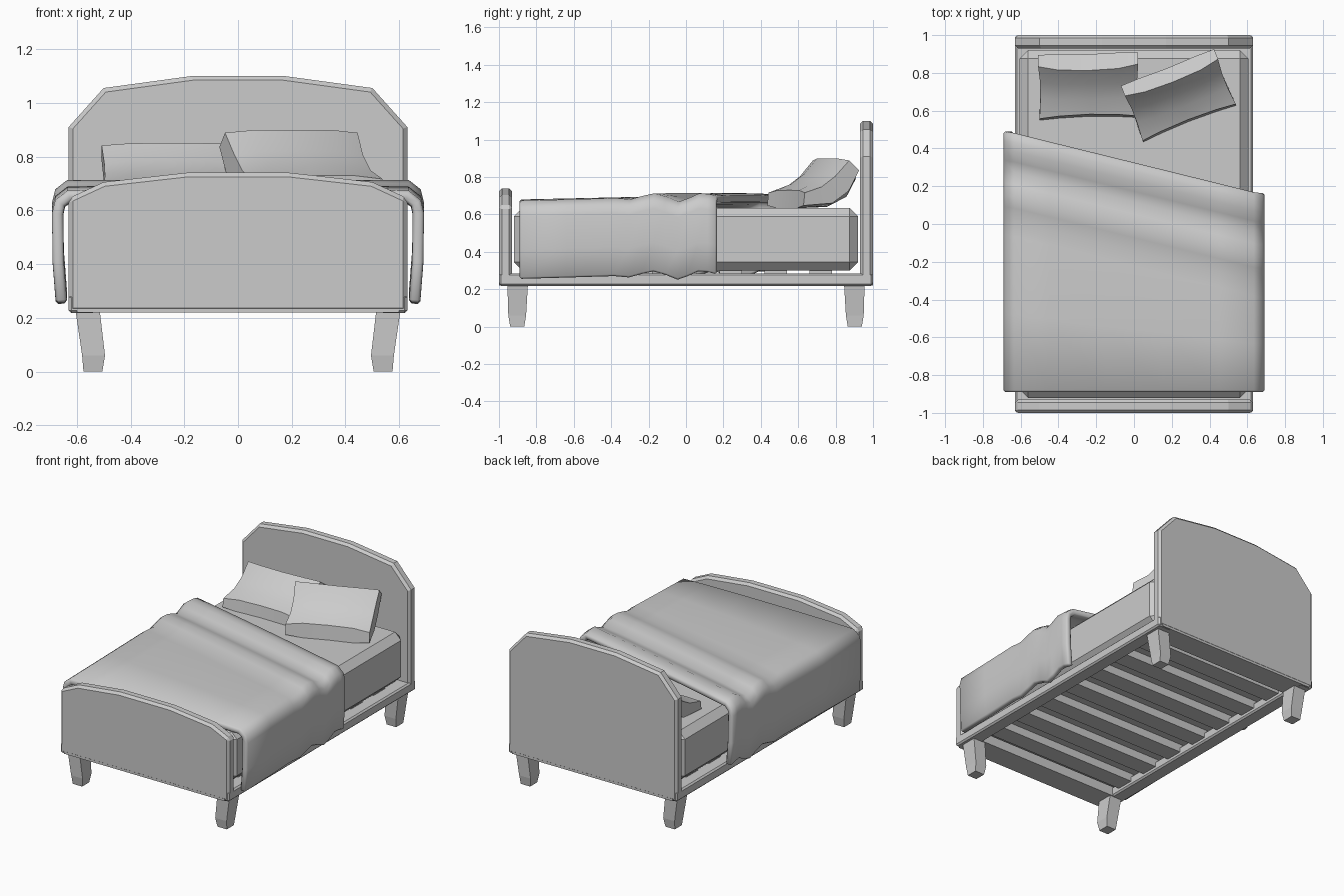
import bpy
from math import radians
from mathutils import Matrix, Vector

if "Cube" in bpy.data.objects:
    bpy.data.objects.remove(bpy.data.objects["Cube"])


def make(name, verts, faces, bevel=0, smooth=0, solid=0, limit=35):
    me = bpy.data.meshes.new(name)
    me.from_pydata(verts, [], faces)
    ob = bpy.data.objects.new(name, me)
    bpy.context.collection.objects.link(ob)
    bpy.ops.object.select_all(action='DESELECT')
    bpy.context.view_layer.objects.active = ob
    ob.select_set(True)
    bpy.ops.object.mode_set(mode='EDIT')
    bpy.ops.mesh.select_all(action='SELECT')
    if not solid:
        bpy.ops.mesh.normals_make_consistent(inside=False)
    bpy.ops.object.mode_set(mode='OBJECT')
    if solid:
        m = ob.modifiers.new("thickness", 'SOLIDIFY')
        m.thickness, m.offset = solid, -1
    if bevel:
        m = ob.modifiers.new("chamfer", 'BEVEL')
        m.width, m.segments = bevel, 1
        m.limit_method, m.angle_limit = 'ANGLE', radians(limit)
    if smooth:
        bpy.ops.object.shade_smooth_by_angle(angle=radians(smooth))
    return ob


def loft(name, rings, **kw):
    n = len(rings[0])
    faces = [(r * n + i, r * n + (i + 1) % n, (r + 1) * n + (i + 1) % n, (r + 1) * n + i)
             for r in range(len(rings) - 1) for i in range(n)]
    last = (len(rings) - 1) * n
    faces += [tuple(range(n))[::-1], tuple(range(last, last + n))]
    return make(name, [p for ring in rings for p in ring], faces, **kw)


def rect(x0, x1, y0, y1, z):
    return [(x0, y0, z), (x1, y0, z), (x1, y1, z), (x0, y1, z)]


def box(name, x0, x1, y0, y1, z0, z1, bevel=0):
    return loft(name, [rect(x0, x1, y0, y1, z0), rect(x0, x1, y0, y1, z1)], bevel=bevel)


# Headboard and footboard: arched outlines with chamfered rims
def board(name, half, y0, y1):
    outline = half + [(-x, z) for x, z in reversed(half)]
    loft(name, [[(x, y, z) for x, z in outline] for y in (y0, y1)], bevel=0.016, limit=60)


board("headboard", [(0.63, 0.22), (0.63, 0.91), (0.5, 1.055), (0.17, 1.1)], 0.93, 1.0)
board("footboard", [(0.63, 0.22), (0.63, 0.645), (0.5, 0.705), (0.19, 0.74)], -1.0, -0.93)

# Frame rails
for side, s in (("left", -1), ("right", 1)):
    a, b = sorted((s * 0.53, s * 0.63))
    box(side + "_rail", a, b, -0.998, 0.998, 0.218, 0.285, 0.01)
for end, s in (("front", -1), ("back", 1)):
    a, b = sorted((s * 0.84, s * 0.999))
    box(end + "_rail", -0.6, 0.6, a, b, 0.219, 0.284)

# Slats under the mattress
for i in range(7):
    y = -0.72 + i * 0.24
    box(f"slat_{i + 1}", -0.55, 0.55, y - 0.06, y + 0.06, 0.245, 0.302)

# Splayed, tapered legs
for sx in (-1, 1):
    for sy in (-1, 1):
        rings = []
        for z, xa, xb, ya, yb in ((0.0, 0.505, 0.575, 0.865, 0.94),
                                  (0.06, 0.495, 0.58, 0.855, 0.95),
                                  (0.23, 0.515, 0.605, 0.845, 0.955)):
            rings.append([(sx * x, sy * y, z) for x, y, z in rect(xa, xb, ya, yb, z)])
        loft(("front" if sy < 0 else "back") + "_leg", rings)

# Mattress
box("mattress", -0.605, 0.605, -0.92, 0.92, 0.30, 0.635, 0.045)

# Blanket: draped strip with a slanted, rippled top edge
half = [(0.678, 0.265), (0.69, 0.42), (0.692, 0.60), (0.68, 0.648), (0.635, 0.683),
        (0.45, 0.688), (0.15, 0.69)]
profile = [(-x, z) for x, z in half] + half[::-1]
ripple = [(0, 0.012), (0.05, 0.022), (0.10, 0.025), (0.155, 0.004), (0.21, -0.012),
          (0.275, 0.01), (0.34, 0.025), (0.40, 0.014), (0.47, -0.002), (0.55, 0.004)]


def edge_y(x):
    t = (max(-0.66, min(0.66, x)) + 0.66) / 1.32
    return 0.49 - 0.325 * t


verts = []
rows = ripple + [(None, 0.5), (None, 1.0)]
for d, h in rows:
    for x, z in profile:
        e = edge_y(x)
        if d is None:
            y0 = e - 0.55
            y, dz = y0 + (-0.89 - y0) * h, 0.004 - 0.014 * h
        else:
            y, dz = e - d, h
        if abs(x) > 0.6 and d is not None:
            dz *= 1.2
        verts.append((x, y, z + dz))
n = len(profile)
faces = [(r * n + i, (r + 1) * n + i, (r + 1) * n + i + 1, r * n + i + 1)
         for r in range(len(rows) - 1) for i in range(n - 1)]
make("blanket", verts, faces, solid=0.042, bevel=0.01, smooth=45, limit=60)


# Pillows: curved section (depth, height) swept across the width, propped up at the back
def pillow(name, origin, angle, width, depth_scale, height_scale):
    bottom = [(0.0, 0.0), (0.18, 0.01), (0.275, 0.075), (0.33, 0.19)]
    top = [(0.01, 0.09), (0.10, 0.125), (0.175, 0.18), (0.255, 0.26)]
    rot = Matrix.Rotation(radians(angle), 4, 'Z')
    us = (-0.5, -0.3, 0, 0.3, 0.5)
    verts, faces = [], []
    for u in us:
        puff = 1 - (2 * u) ** 2
        k = 0.06 * (1 - puff)
        for i in range(4):
            pinch = 0.97 if i in (1, 2) else 1.0
            b, t = Vector(bottom[i]), Vector(top[i])
            m = (b + t) / 2
            for p in (b, t):
                q = p.lerp(m, k * 4) if abs(u) == 0.5 else p.lerp(m, -0.06 * puff)
                v = q.x + (0.014 * puff if i == 0 else -0.014 * puff if i == 3 else 0)
                co = rot @ Vector((u * width * pinch, v * depth_scale, q.y * height_scale))
                verts.append(tuple(co + Vector(origin)))
    for c in range(len(us) - 1):
        a, b = c * 8, c * 8 + 8
        for i in range(0, 6, 2):
            faces += [(a + i, a + i + 2, b + i + 2, b + i),
                      (a + i + 1, b + i + 1, b + i + 3, a + i + 3)]
        faces += [(a, b, b + 1, a + 1), (a + 6, a + 7, b + 7, b + 6)]
    for a in (0, 32):
        faces += [(a + i, a + i + 1, a + i + 3, a + i + 2) for i in (0, 2, 4)]
    make(name, verts, faces, smooth=40)


pillow("left_pillow", (-0.235, 0.555, 0.635), 1.5, 0.53, 1.08, 0.82)
pillow("right_pillow", (0.295, 0.53, 0.637), 21.5, 0.53, 1.0, 1.0)
